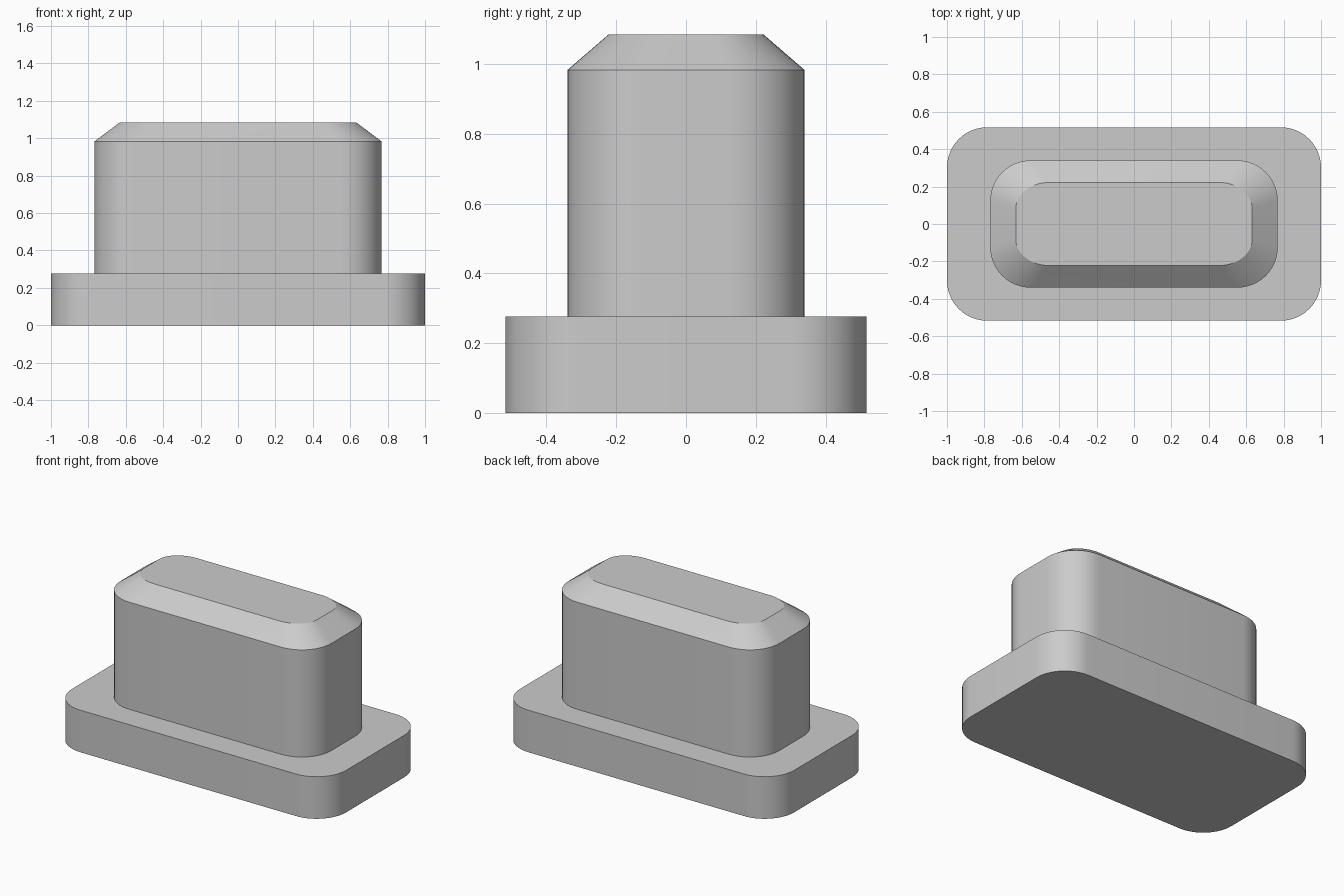
import bpy
import bmesh
from math import cos, sin, pi

STEPS = 12  # segments in each rounded corner

cube = bpy.data.objects.get("Cube")
if cube:
    bpy.data.objects.remove(cube, do_unlink=True)

grey = bpy.data.materials.new("plain_grey")
grey.use_nodes = True
colour = (0.6, 0.6, 0.6, 1.0)
grey.diffuse_color = colour
grey.node_tree.nodes["Principled BSDF"].inputs["Base Color"].default_value = colour


def rounded_rectangle(half_x, half_y, radius_x, radius_y):
    """Outline points, counter-clockwise, with elliptical corners."""
    points = []
    for corner, (sx, sy) in enumerate([(1, 1), (-1, 1), (-1, -1), (1, -1)]):
        for step in range(STEPS + 1):
            angle = (corner + step / STEPS) * pi / 2
            points.append((sx * (half_x - radius_x) + radius_x * cos(angle),
                           sy * (half_y - radius_y) + radius_y * sin(angle)))
    return points


def loft(name, sections):
    """Solid through stacked sections of (z, half_x, half_y, radius_x, radius_y)."""
    bm = bmesh.new()
    rings = [[bm.verts.new((x, y, z)) for x, y in rounded_rectangle(*shape)]
             for z, *shape in sections]
    bm.faces.new(rings[0][::-1])
    bm.faces.new(rings[-1])
    for low, high in zip(rings, rings[1:]):
        for i in range(len(low)):
            j = (i + 1) % len(low)
            bm.faces.new((low[i], low[j], high[j], high[i]))
    mesh = bpy.data.meshes.new(name)
    bm.to_mesh(mesh)
    bm.free()
    mesh.materials.append(grey)
    obj = bpy.data.objects.new(name, mesh)
    bpy.context.collection.objects.link(obj)
    bpy.ops.object.select_all(action="DESELECT")
    obj.select_set(True)
    bpy.context.view_layer.objects.active = obj
    bpy.ops.object.shade_smooth_by_angle(angle=pi / 7)
    return obj


# Wide flange at the bottom
loft("base_flange", [(0, 1.0, 0.517, 0.215, 0.215),
                     (0.277, 1.0, 0.517, 0.215, 0.215)])

# Upright block with a tapered top
loft("plug_body", [(0.277, 0.768, 0.34, 0.215, 0.215),
                   (0.983, 0.768, 0.34, 0.215, 0.215),
                   (1.085, 0.632, 0.222, 0.177, 0.14)])
